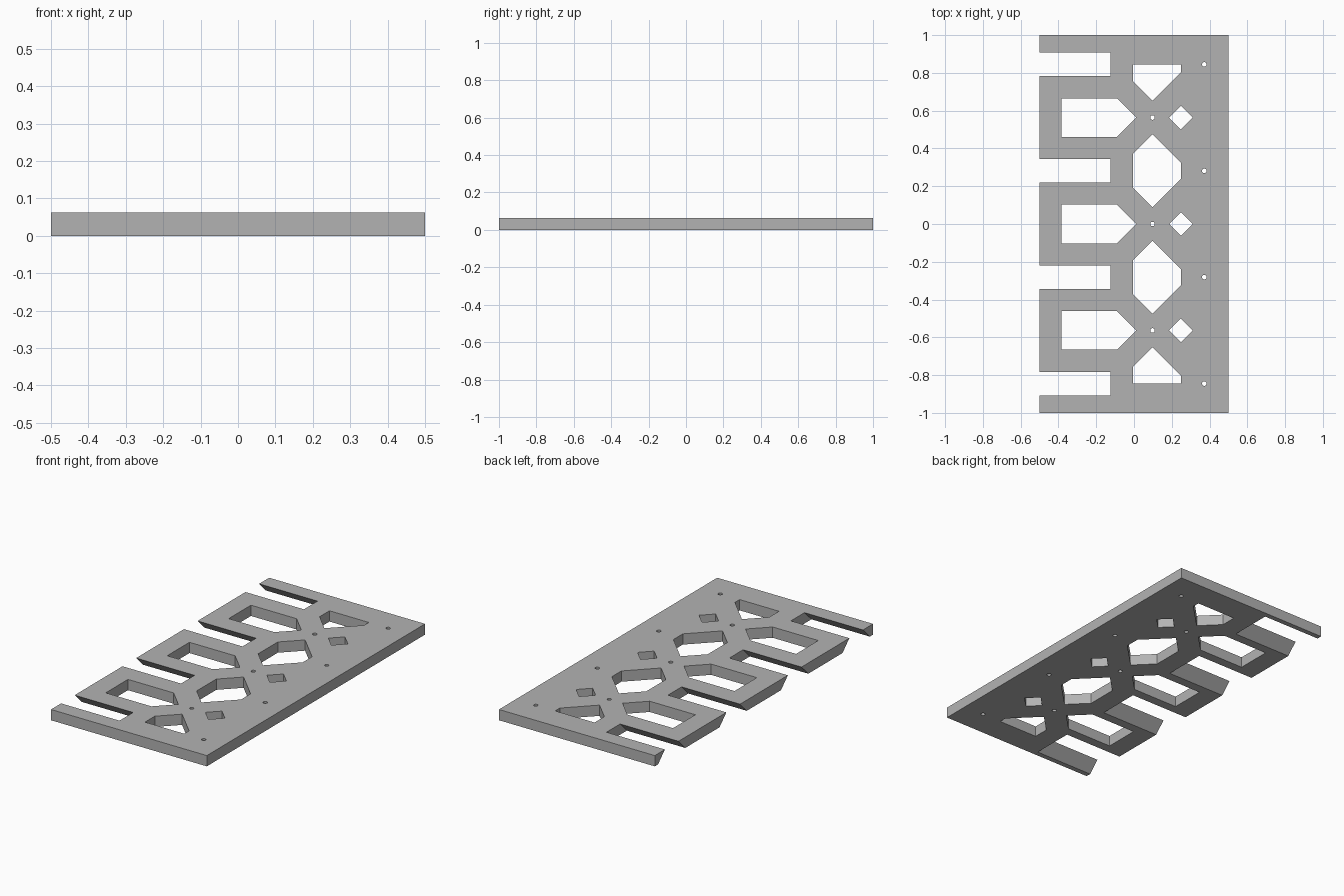
import bpy
import bmesh
import math

if "Cube" in bpy.data.objects:
    bpy.data.objects.remove(bpy.data.objects["Cube"], do_unlink=True)

THICK = 0.0625
PITCH = 0.5635          # spacing of the repeated bays along y
MARGIN = 0.02           # how far cutters reach past the plate

grey = bpy.data.materials.new("plain_grey")
grey.use_nodes = True
grey.diffuse_color = (0.45, 0.45, 0.45, 1)
grey.node_tree.nodes["Principled BSDF"].inputs["Base Color"].default_value = (0.45, 0.45, 0.45, 1)


def extrude(bm, points, offset):
    """Add a closed prism from a loop of 3D points."""
    face = bm.faces.new([bm.verts.new(p) for p in points])
    new = bmesh.ops.extrude_face_region(bm, geom=[face])["geom"]
    verts = [g for g in new if isinstance(g, bmesh.types.BMVert)]
    bmesh.ops.translate(bm, verts=verts, vec=offset)


def upright(bm, outline):
    """Vertical prism through the plate from an xy outline."""
    extrude(bm, [(x, y, -MARGIN) for x, y in outline], (0, 0, THICK + 2 * MARGIN))


def finish(bm, name):
    bmesh.ops.recalc_face_normals(bm, faces=bm.faces[:])
    mesh = bpy.data.meshes.new(name)
    bm.to_mesh(mesh)
    bm.free()
    mesh.materials.append(grey)
    obj = bpy.data.objects.new(name, mesh)
    bpy.context.collection.objects.link(obj)
    return obj


def round_hole(bm, x, y, r=0.012, sides=16):
    upright(bm, [(x + r * math.cos(math.tau * i / sides),
                  y + r * math.sin(math.tau * i / sides)) for i in range(sides)])


# Flat plate
bm = bmesh.new()
extrude(bm, [(-0.5, -1, 0), (0.5, -1, 0), (0.5, 1, 0), (-0.5, 1, 0)], (0, 0, THICK))
plate = finish(bm, "comb_plate")

cut = bmesh.new()

# Open slots with undercut sides, and a pin hole in line with each
for k in (-1.5, -0.5, 0.5, 1.5):
    y = k * PITCH
    top = THICK + MARGIN
    narrow, wide = 0.0625 - MARGIN, 0.125 + MARGIN
    extrude(cut, [(-0.6, y - wide, -MARGIN), (-0.6, y + wide, -MARGIN),
                  (-0.6, y + narrow, top), (-0.6, y - narrow, top)], (0.475, 0, 0))
    round_hole(cut, 0.372, y)

# Pointed window in each tooth, with a pin hole and a diamond window behind it
for k in (-1, 0, 1):
    y = k * PITCH
    upright(cut, [(-0.383, y - 0.102), (-0.09, y - 0.102), (0.012, y),
                  (-0.09, y + 0.102), (-0.383, y + 0.102)])
    round_hole(cut, 0.098, y)
    d = 0.0625
    upright(cut, [(0.248 - d, y), (0.248, y - d), (0.248 + d, y), (0.248, y + d)])

# Six-sided lattice windows, and half windows near both ends
LEFT, TIP, RIGHT, REACH = -0.005, 0.098, 0.248, 0.193
left_y = REACH - (TIP - LEFT)
right_y = REACH - (RIGHT - TIP)
for side in (-1, 1):
    y = side * PITCH / 2
    upright(cut, [(LEFT, y - left_y), (TIP, y - REACH), (RIGHT, y - right_y),
                  (RIGHT, y + right_y), (TIP, y + REACH), (LEFT, y + left_y)])
    y = side * PITCH * 1.5
    upright(cut, [(LEFT, y), (LEFT, y - side * left_y), (TIP, y - side * REACH),
                  (RIGHT, y - side * right_y), (RIGHT, y)])

cutter = finish(cut, "opening_cutter")
cutter.hide_render = True

# Cut all openings, then discard the cutter
mod = plate.modifiers.new("openings", "BOOLEAN")
mod.operation = "DIFFERENCE"
mod.solver = "EXACT"
mod.object = cutter
bpy.context.view_layer.objects.active = plate
bpy.ops.object.modifier_apply(modifier=mod.name)
bpy.data.objects.remove(cutter, do_unlink=True)
